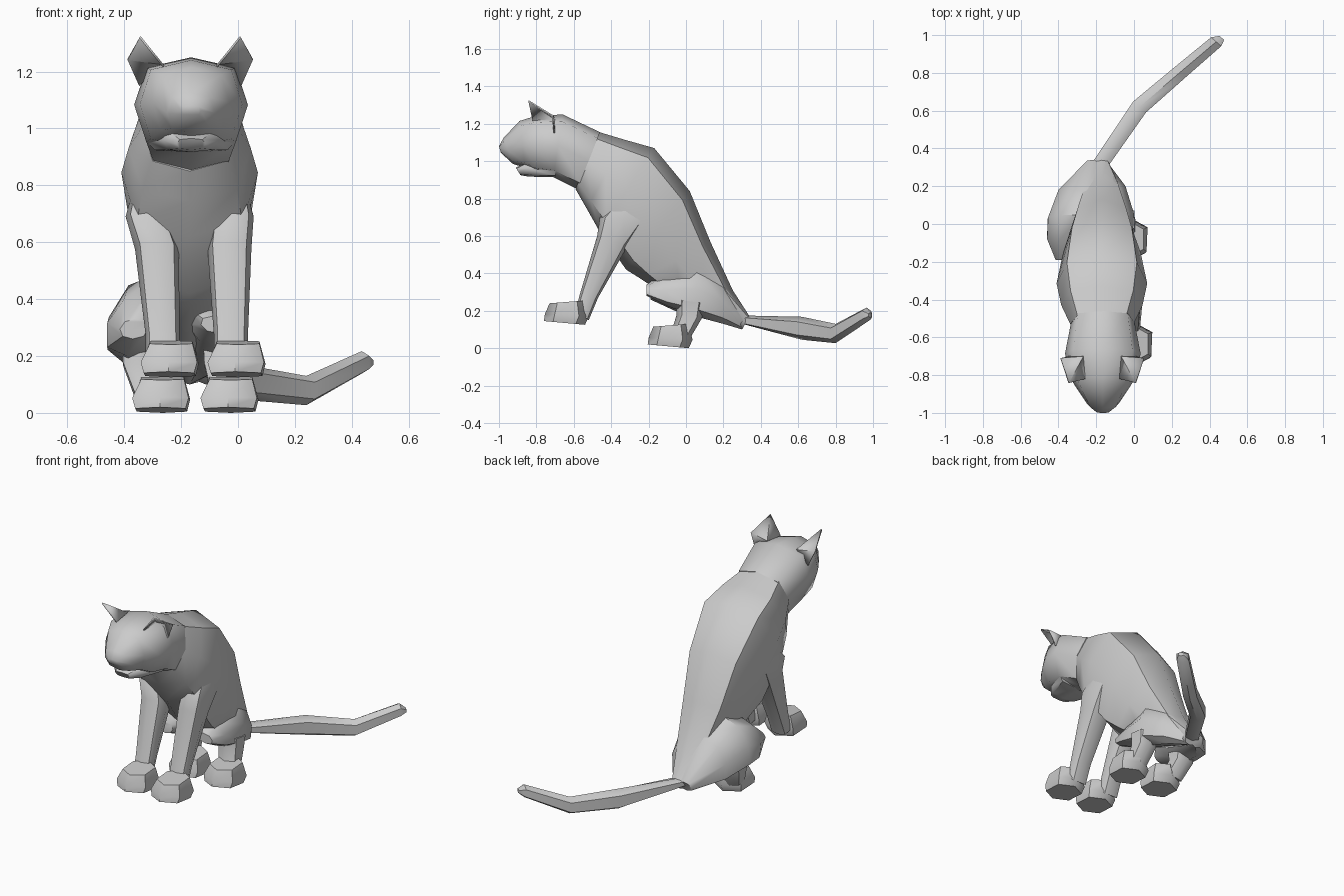
import bpy, bmesh, math
from mathutils import Vector


def finish(name, bm, angle=50):
    bmesh.ops.recalc_face_normals(bm, faces=bm.faces)
    me = bpy.data.meshes.new(name)
    bm.to_mesh(me)
    bm.free()
    ob = bpy.data.objects.new(name, me)
    bpy.context.collection.objects.link(ob)
    bpy.ops.object.select_all(action='DESELECT')
    ob.select_set(True)
    bpy.context.view_layer.objects.active = ob
    bpy.ops.object.shade_smooth_by_angle(angle=math.radians(angle))
    return ob


def loft(name, rings, n=8, p=0.75, side=(1, 0, 0), angle=50):
    """Skin rings given as (top point, bottom point, half width)."""
    bm = bmesh.new()
    side = Vector(side).normalized()
    loops = []
    for top, bot, hw in rings:
        top, bot = Vector(top), Vector(bot)
        mid, up = (top + bot) / 2, (top - bot) / 2
        loop = []
        for i in range(n):
            a = math.tau * i / n
            c, s = math.cos(a), math.sin(a)
            c = math.copysign(abs(c) ** p, c)
            s = math.copysign(abs(s) ** p, s)
            loop.append(bm.verts.new(mid + up * c + side * hw * s))
        loops.append(loop)
    for a, b in zip(loops, loops[1:]):
        for i in range(n):
            j = (i + 1) % n
            bm.faces.new((a[i], a[j], b[j], b[i]))
    bm.faces.new(loops[0])
    bm.faces.new(loops[-1])
    return finish(name, bm, angle)


def profile(x, rows):
    """Rings in the plane x from (y_top, z_top, y_bottom, z_bottom, half width)."""
    return [((x, a, b), (x, c, d), w) for a, b, c, d, w in rows]


# Head: muzzle to neck
loft("head", profile(-0.165, [
    (-1.00, 1.08, -0.99, 1.045, 0.035),
    (-0.975, 1.125, -0.925, 0.985, 0.085),
    (-0.89, 1.215, -0.86, 0.965, 0.135),
    (-0.81, 1.24, -0.80, 0.93, 0.18),
    (-0.66, 1.25, -0.71, 0.915, 0.20),
    (-0.46, 1.155, -0.58, 0.85, 0.168)]), p=0.7, angle=60)
loft("lower_jaw", profile(-0.165, [
    (-0.91, 0.965, -0.885, 0.925, 0.05),
    (-0.84, 1.0, -0.84, 0.917, 0.10),
    (-0.68, 1.0, -0.70, 0.915, 0.16)]), p=0.65)

# Torso: neck to rump
loft("torso", profile(-0.17, [
    (-0.47, 1.157, -0.59, 0.85, 0.168),
    (-0.33, 1.115, -0.53, 0.745, 0.215),
    (-0.17, 1.07, -0.46, 0.62, 0.24),
    (0.02, 0.84, -0.32, 0.42, 0.205),
    (0.13, 0.57, -0.24, 0.37, 0.165),
    (0.25, 0.31, -0.05, 0.24, 0.11),
    (0.34, 0.17, 0.30, 0.10, 0.04)]))

# Ears: folded open shells
for label, s in (("left", -1), ("right", 1)):
    bm = bmesh.new()
    v = [bm.verts.new((-0.168 + s * x, y, z)) for x, y, z in (
        (0.09, -0.82, 1.22), (0.175, -0.84, 1.325), (0.22, -0.71, 1.245),
        (0.18, -0.70, 1.15), (0.10, -0.70, 1.23))]
    bm.faces.new((v[0], v[1], v[4]))
    bm.faces.new((v[1], v[2], v[4]))
    bm.faces.new((v[2], v[3], v[4]))
    ear = finish(label + "_ear", bm)
    ear.modifiers.new("thickness", 'SOLIDIFY').thickness = 0.008


def paw(name, x, y, z):
    loft(name, [((x - 0.01, y - 0.12, z + 0.02), (x, y + 0.10, z), 0.10),
                ((x - 0.01, y - 0.115, z + 0.055), (x, y + 0.12, z + 0.045), 0.112),
                ((x, y - 0.09, z + 0.115), (x, y + 0.10, z + 0.13), 0.085)],
         n=6, p=0.85, angle=55)


# Front legs: shoulder, knee, ankle x positions and paw x
for label, xs, px in (("left", (-0.32, -0.285, -0.265), -0.235),
                      ("right", (-0.02, -0.03, -0.025), 0.0)):
    a, b, c = xs
    loft(label + "_front_leg", [
        ((a, -0.36, 0.80), (a, -0.26, 0.77), 0.05),
        ((a, -0.46, 0.70), (a, -0.21, 0.68), 0.075),
        ((b, -0.475, 0.60), (b, -0.31, 0.55), 0.077),
        ((c, -0.57, 0.28), (c, -0.47, 0.27), 0.06),
        ((c, -0.59, 0.20), (c, -0.52, 0.15), 0.06)], n=8)
    paw(label + "_front_paw", px, -0.64, 0.125)

# Haunches: the left one splays outward
loft("right_haunch", [
    ((-0.09, -0.21, 0.34), (-0.07, -0.21, 0.28), 0.05),
    ((-0.13, -0.13, 0.40), (-0.06, -0.10, 0.225), 0.085),
    ((-0.14, 0.06, 0.47), (-0.07, 0.05, 0.17), 0.105),
    ((-0.15, 0.20, 0.36), (-0.11, 0.20, 0.13), 0.085),
    ((-0.17, 0.34, 0.17), (-0.17, 0.30, 0.10), 0.035)], p=0.9)
loft("left_haunch", [
    ((-0.36, -0.19, 0.33), (-0.37, -0.19, 0.26), 0.05),
    ((-0.31, -0.10, 0.43), (-0.39, -0.06, 0.20), 0.11),
    ((-0.28, 0.05, 0.49), (-0.38, 0.02, 0.18), 0.125),
    ((-0.25, 0.18, 0.39), (-0.33, 0.18, 0.14), 0.11),
    ((-0.22, 0.34, 0.17), (-0.22, 0.30, 0.10), 0.04)], p=0.9)

# Hind shanks and paws
for label, x0, x1, px in (("left", -0.345, -0.31, -0.265),
                          ("right", -0.06, -0.04, -0.025)):
    loft(label + "_hind_leg", [
        ((x0, -0.05, 0.26), (x0, 0.10, 0.24), 0.07),
        ((x0, -0.05, 0.18), (x0, 0.085, 0.16), 0.065),
        ((x1, -0.08, 0.08), (x1, 0.02, 0.05), 0.06)], n=6)
    paw(label + "_hind_paw", px, -0.085, 0.0)

# Tail: lies along the ground with a raised tip
loft("tail", [
    ((x, y, z0), (x, y, z1), w) for x, y, z0, z1, w in (
        (-0.19, 0.30, 0.175, 0.13, 0.045),
        (0.03, 0.62, 0.168, 0.045, 0.05),
        (0.24, 0.80, 0.13, 0.027, 0.045),
        (0.435, 0.965, 0.217, 0.138, 0.04),
        (0.465, 0.985, 0.19, 0.165, 0.018))],
    n=6, p=0.8, side=(0.75, -0.65, 0))
